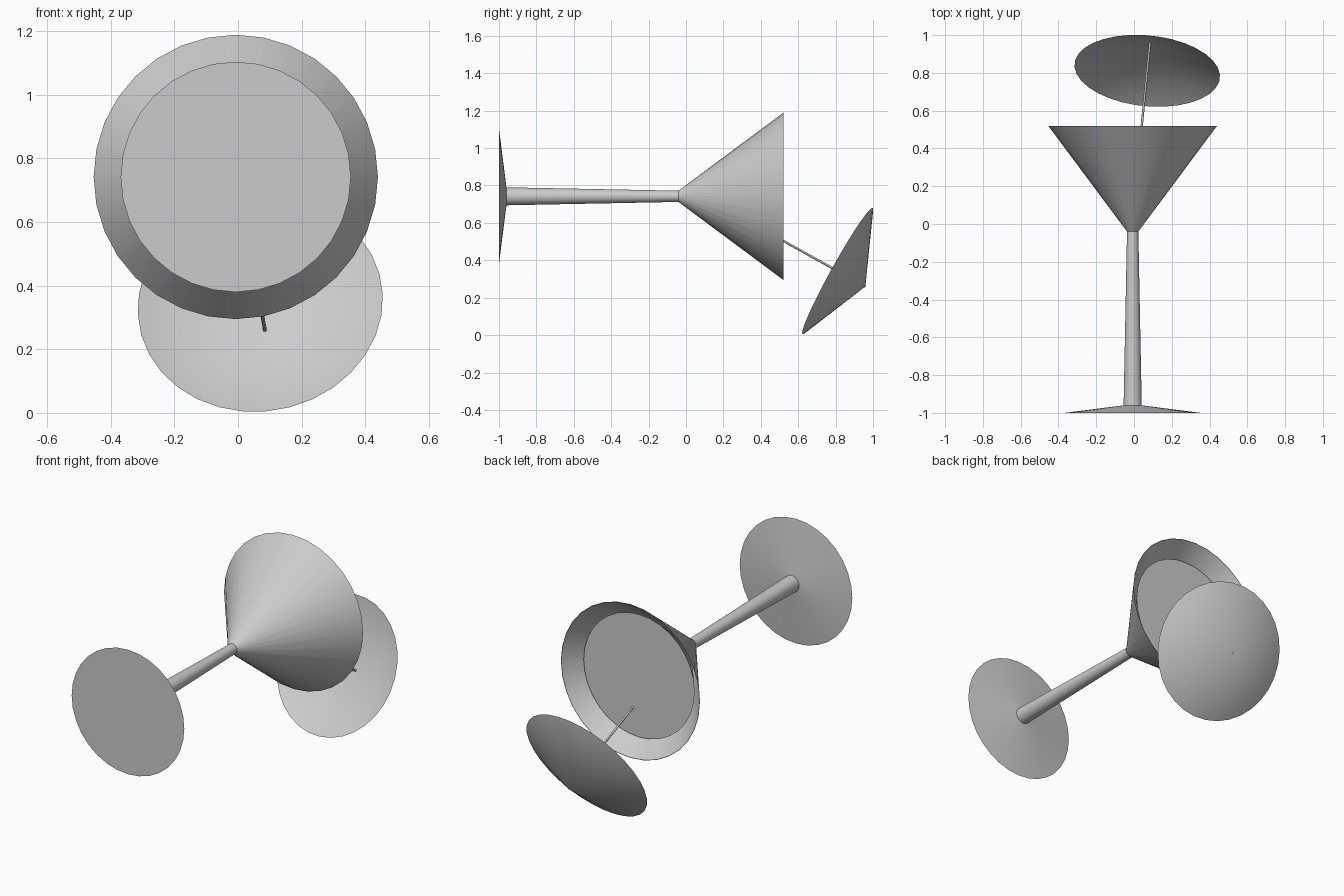
import bpy, bmesh, math
from mathutils import Vector, Matrix

if "Cube" in bpy.data.objects:
    bpy.data.objects.remove(bpy.data.objects["Cube"])

SIDES = 32


def lathe(name, profile, origin, axis, sides=SIDES):
    """Revolve (radius, distance) points about an axis through origin."""
    bm = bmesh.new()
    verts = [bm.verts.new((r, 0, d)) for r, d in profile]
    edges = [bm.edges.new(p) for p in zip(verts, verts[1:])]
    bmesh.ops.spin(bm, geom=verts + edges, cent=(0, 0, 0), axis=(0, 0, 1),
                   angle=math.tau, steps=sides, use_duplicate=False)
    bmesh.ops.remove_doubles(bm, verts=bm.verts, dist=1e-5)
    bmesh.ops.recalc_face_normals(bm, faces=bm.faces)
    turn = Vector((0, 0, 1)).rotation_difference(Vector(axis)).to_matrix().to_4x4()
    bm.transform(Matrix.Translation(origin) @ turn)
    mesh = bpy.data.meshes.new(name)
    bm.to_mesh(mesh)
    bm.free()
    obj = bpy.data.objects.new(name, mesh)
    bpy.context.collection.objects.link(obj)
    bpy.ops.object.select_all(action='DESELECT')
    obj.select_set(True)
    bpy.context.view_layer.objects.active = obj
    bpy.ops.object.shade_smooth_by_angle(angle=math.radians(30))
    return obj


# Cocktail glass lying along y: foot, stem and thin open bowl
glass_axis = (0, 1, 0)
glass_origin = (-0.007, 0, 0.742)
lathe("glass", [(0, -1), (0.362, -1), (0.048, -0.96), (0.03, -0.04),
                (0.447, 0.52), (0.445, 0.52), (0.028, -0.036), (0, -0.036)],
      glass_origin, glass_axis)

# Drink filling the bowl just below the rim
lathe("drink", [(0, -0.035), (0.357, 0.44), (0, 0.44)], glass_origin, glass_axis)

# Paper umbrella: shallow open cone on a thin stick
umbrella_axis = Vector((0.1, 1, -0.556)).normalized()
umbrella_centre = Vector((0.07, 0.811, 0.342))
lathe("umbrella_canopy", [(0.387, 0), (0, 0.17)], umbrella_centre, umbrella_axis)
lathe("umbrella_stick", [(0, -0.8), (0.006, -0.8), (0.006, 0.17), (0, 0.17)],
      umbrella_centre, umbrella_axis, 12)
